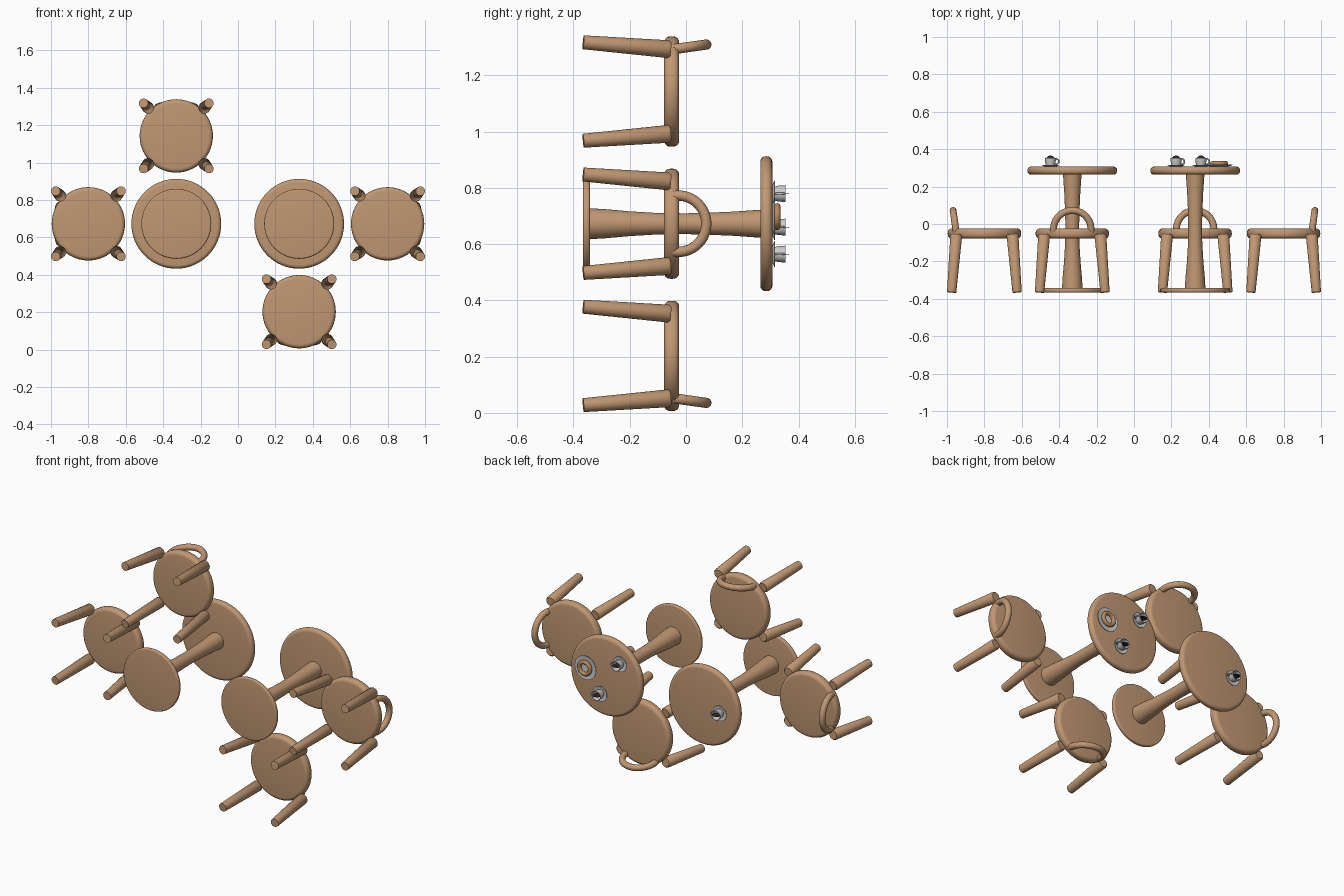
import bpy, bmesh, math
from mathutils import Matrix, Vector

if "Cube" in bpy.data.objects:
    bpy.data.objects.remove(bpy.data.objects["Cube"])

# The set is built upright, then tipped so that its up axis points to +y
TIP = Matrix.Translation((0, 0, 0.6725)) @ Matrix.Rotation(-math.pi / 2, 4, 'X')


def material(name, rgb):
    m = bpy.data.materials.new(name)
    m.diffuse_color = (*rgb, 1)
    m.use_nodes = True
    m.node_tree.nodes["Principled BSDF"].inputs["Base Color"].default_value = m.diffuse_color
    return m


WOOD = material("wood", (0.53, 0.31, 0.17))
WHITE = material("porcelain", (0.8, 0.8, 0.8))
COFFEE = material("coffee", (0.03, 0.02, 0.015))
DOUGH = material("dough", (0.47, 0.25, 0.11))


def finish(name, bm, mat, place):
    bmesh.ops.recalc_face_normals(bm, faces=bm.faces)
    me = bpy.data.meshes.new(name)
    bm.to_mesh(me)
    bm.free()
    me.transform(TIP @ place)
    me.materials.append(mat)
    ob = bpy.data.objects.new(name, me)
    bpy.context.collection.objects.link(ob)
    bpy.ops.object.select_all(action='DESELECT')
    ob.select_set(True)
    bpy.context.view_layer.objects.active = ob
    bpy.ops.object.shade_smooth_by_angle(angle=math.radians(40))


def lathe(name, profile, mat, place, n=48):
    """Spin an (r, z) profile around z."""
    bm = bmesh.new()
    vs = [bm.verts.new((r, 0, z)) for r, z in profile]
    es = [bm.edges.new(p) for p in zip(vs, vs[1:])]
    bmesh.ops.spin(bm, geom=vs + es, axis=(0, 0, 1), cent=(0, 0, 0),
                   angle=2 * math.pi, steps=n, use_duplicate=False)
    bmesh.ops.remove_doubles(bm, verts=bm.verts, dist=1e-5)
    finish(name, bm, mat, place)


def arc_tube(name, R, r, a0, a1, mat, place, n=32, k=14):
    """Tube along a circular arc in the local xy plane."""
    bm = bmesh.new()
    full = abs(a1 - a0) > 359
    rings = []
    for i in range(n if full else n + 1):
        a = math.radians(a0 + (a1 - a0) * i / n)
        rings.append([bm.verts.new(((R + r * math.cos(b)) * math.cos(a),
                                    (R + r * math.cos(b)) * math.sin(a),
                                    r * math.sin(b)))
                      for b in (2 * math.pi * j / k for j in range(k))])
    pairs = list(zip(rings, rings[1:]))
    if full:
        pairs.append((rings[-1], rings[0]))
    else:
        bm.faces.new(rings[0])
        bm.faces.new(rings[-1])
    for p, q in pairs:
        for j in range(k):
            bm.faces.new((p[j], p[(j + 1) % k], q[(j + 1) % k], q[j]))
    finish(name, bm, mat, place)


def slab(R, z0, z1, e):
    """Disc profile with rounded rim of radius e."""
    arc = [math.radians(d) for d in range(-90, 91, 18)]
    rim = [(R - e + e * math.cos(a),
            (z0 + e if a < 0 else z1 - e if a > 0 else (z0 + z1) / 2) + e * math.sin(a)) for a in arc]
    return [(0, z0)] + rim + [(0, z1)]


def at(x, y, z=0):
    return Matrix.Translation((x, y, z))


def table(label, x):
    p = at(x, 0)
    lathe(label + "_table_top", slab(0.24, 0.264, 0.307, 0.02), WOOD, p, 64)
    lathe(label + "_table_column",
          [(0, -0.345), (0.055, -0.345), (0.052, -0.29), (0.044, -0.2), (0.038, -0.1), (0.037, 0),
           (0.039, 0.08), (0.043, 0.17), (0.048, 0.24), (0.05, 0.275), (0, 0.275)], WOOD, p, 32)
    lathe(label + "_table_base", slab(0.187, -0.366, -0.342, 0.008), WOOD, p, 64)


def chair(label, x, y, turn):
    p = at(x, y) @ Matrix.Rotation(math.radians(turn), 4, 'Z')
    lathe(label + "_chair_seat", slab(0.196, -0.078, -0.024, 0.022), WOOD, p, 56)
    # Splayed tapered legs
    for i, (sx, sy) in enumerate([(1, 1), (1, -1), (-1, 1), (-1, -1)]):
        foot = Vector((sx * 0.175, sy * 0.175, -0.365))
        top = Vector((sx * 0.15, sy * 0.15, -0.055))
        d = top - foot
        q = d.to_track_quat('Z', 'Y').to_matrix().to_4x4()
        lathe(f"{label}_chair_leg_{i + 1}",
              [(0, 0), (0.025, 0), (0.032, d.length - 0.008), (0.026, d.length), (0, d.length)],
              WOOD, p @ Matrix.Translation(foot) @ q, 20)
    # Hoop back, leaning outward
    stand = Matrix(((0, 0, 1, 0), (1, 0, 0, 0), (0, 1, 0, 0), (0, 0, 0, 1)))
    arc_tube(label + "_chair_back", 0.1, 0.0185, -10, 190, WOOD,
             p @ at(0.153, 0, -0.027) @ Matrix.Rotation(0.14, 4, 'Y') @ stand)


def cup(i, x, y):
    p = at(x, y, 0.307)
    upright = Matrix.Rotation(math.pi / 2, 4, 'X')
    lathe(f"saucer_{i}", [(0, 0), (0.03, 0), (0.046, 0.007), (0.046, 0.009), (0.03, 0.004), (0, 0.004)],
          WHITE, p, 32)
    lathe(f"cup_{i}", [(0, 0.004), (0.024, 0.004), (0.028, 0.02), (0.03, 0.047), (0.027, 0.047),
                       (0.025, 0.02), (0.021, 0.008), (0, 0.008)], WHITE, p, 32)
    arc_tube(f"cup_handle_{i}", 0.014, 0.004, -110, 110, WHITE, p @ at(0.031, 0, 0.027) @ upright, 16, 10)
    # Dark disc standing on edge in the cup
    lathe(f"coffee_{i}", [(0, -0.001), (0.025, -0.001), (0.025, 0.001), (0, 0.001)],
          COFFEE, p @ at(0, 0, 0.034) @ upright, 32)


table("left", -0.33)
table("right", 0.327)
chair("left", -0.8, 0, 180)
chair("right", 0.8, 0, 0)
chair("upper", -0.33, -0.47, -90)
chair("lower", 0.327, 0.47, 90)

# Tableware
cup(1, 0.225, -0.107)
cup(2, 0.358, 0.108)
cup(3, -0.447, 0.012)
lathe("plate", [(0, 0), (0.045, 0), (0.072, 0.008), (0.072, 0.01), (0.045, 0.005), (0, 0.005)],
      WHITE, at(0.455, -0.025, 0.307), 40)
arc_tube("ring_pastry", 0.036, 0.012, 0, 360, DOUGH, at(0.455, -0.025, 0.324))
